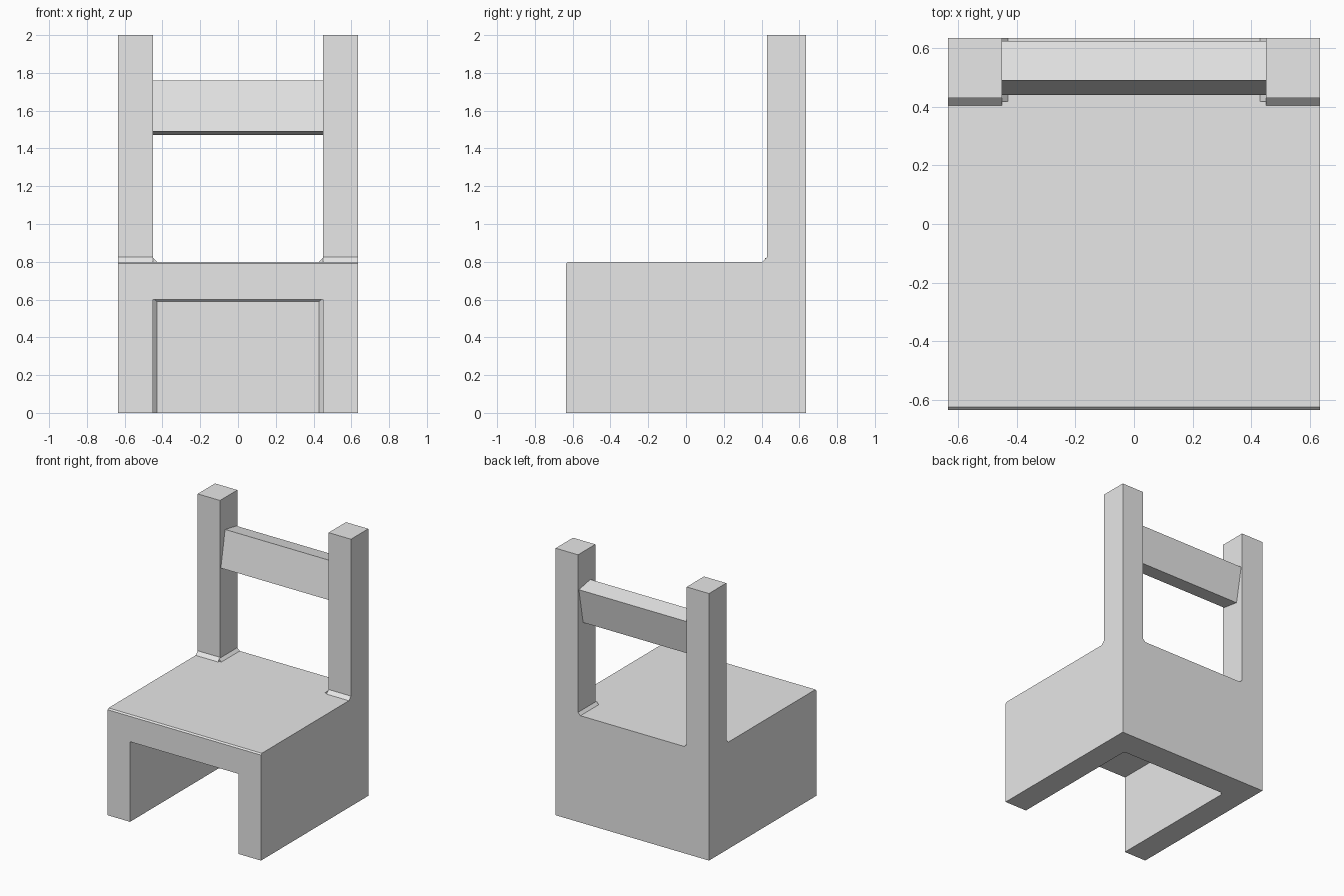
import bpy
import bmesh

cube = bpy.data.objects.get("Cube")
if cube:
    bpy.data.objects.remove(cube, do_unlink=True)

# One plain grey for the whole chair
GREY = (0.8, 0.8, 0.8, 1)
grey = bpy.data.materials.new("plain grey")
grey.use_nodes = True
grey.diffuse_color = GREY
grey.node_tree.nodes["Principled BSDF"].inputs["Base Color"].default_value = GREY

HALF = 0.635          # half of the overall width and depth
INNER = 0.45          # inside of the side walls and posts
POST = 0.43           # front of the posts and back wall
SEAT, UNDER, TOP = 0.8, 0.6, 2.0
FILLET, EDGE = 0.025, 0.01


def prism(name, points, axis, start, end):
    """Extrude a 2D profile along x (points are y, z), y (x, z) or z (x, y)."""
    place = {"x": lambda a, b, t: (t, a, b),
             "y": lambda a, b, t: (a, t, b),
             "z": lambda a, b, t: (a, b, t)}[axis]
    bm = bmesh.new()
    face = bm.faces.new([bm.verts.new(place(a, b, start)) for a, b in points])
    moved = bmesh.ops.extrude_face_region(bm, geom=[face])["geom"]
    bmesh.ops.translate(bm, vec=place(0, 0, end - start),
                        verts=[g for g in moved if isinstance(g, bmesh.types.BMVert)])
    bmesh.ops.recalc_face_normals(bm, faces=bm.faces)
    mesh = bpy.data.meshes.new(name)
    bm.to_mesh(mesh)
    bm.free()
    mesh.materials.append(grey)
    obj = bpy.data.objects.new(name, mesh)
    bpy.context.collection.objects.link(obj)
    return obj


# Side walls, each rising into a back post with a small fillet at the seat
side = [(-HALF, 0), (HALF, 0), (HALF, TOP), (POST, TOP), (POST, SEAT + FILLET),
        (POST - FILLET, SEAT), (EDGE - HALF, SEAT), (-HALF, SEAT - EDGE)]

# Seat with the closed back wall below it
seat = [(-HALF, UNDER), (POST - EDGE, UNDER), (POST, UNDER - EDGE), (POST, 0),
        (HALF, 0), (HALF, SEAT), (EDGE - HALF, SEAT), (-HALF, SEAT - EDGE)]
prism("seat_and_back_wall", seat, "x", -INNER, INNER)

for name, s in (("left", 1), ("right", -1)):
    prism(name + "_side_and_post", side, "x", s * INNER, s * HALF)
    # Fillet between the post and the seat
    foot = [(s * INNER, SEAT), (s * (INNER - 0.02), SEAT), (s * INNER, SEAT + 0.02)]
    prism(name + "_post_fillet", foot, "y", POST - FILLET / 2, HALF)
    # Fillet inside the corner of the back wall
    corner = [(s * INNER, POST), (s * (INNER - 0.02), POST), (s * INNER, POST - 0.02)]
    prism(name + "_corner_fillet", corner, "z", 0, UNDER)

# Back rail, leaning backward between the posts
rail = [(0.44, 1.49), (0.49, 1.76), (0.625, 1.735), (0.575, 1.47)]
prism("back_rail", rail, "x", -INNER, INNER)
